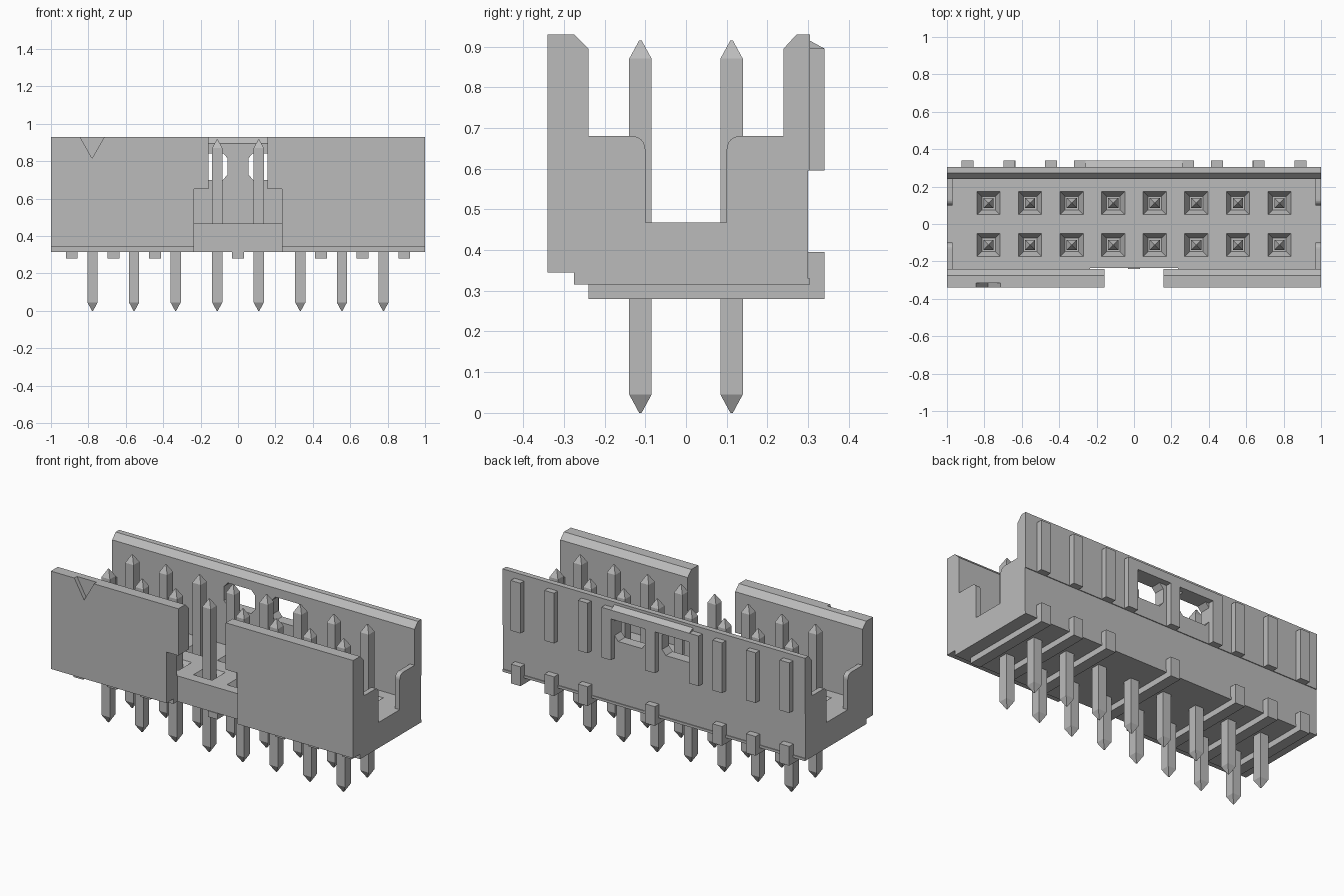
import bpy, bmesh, math
from mathutils import Matrix

cube = bpy.data.objects.get("Cube")
if cube:
    bpy.data.objects.remove(cube, do_unlink=True)

grey = bpy.data.materials.new("light grey")
grey.use_nodes = True
grey.diffuse_color = (0.5, 0.5, 0.5, 1)
grey.node_tree.nodes["Principled BSDF"].inputs["Base Color"].default_value = (0.5, 0.5, 0.5, 1)

PITCH = 0.2222
ROW = 0.112
PIN_X = [(i - 3.5) * PITCH for i in range(8)]


def finish(name, bm):
    bmesh.ops.recalc_face_normals(bm, faces=bm.faces)
    mesh = bpy.data.meshes.new(name)
    bm.to_mesh(mesh)
    bm.free()
    mesh.materials.append(grey)
    obj = bpy.data.objects.new(name, mesh)
    bpy.context.collection.objects.link(obj)
    return obj


def add_box(bm, x0, x1, y0, y1, z0, z1):
    m = Matrix.Translation(((x0 + x1) / 2, (y0 + y1) / 2, (z0 + z1) / 2))
    bmesh.ops.create_cube(bm, size=1, matrix=m @ Matrix.Diagonal((x1 - x0, y1 - y0, z1 - z0, 1)))


def add_prism(bm, points, axis, start, end):
    """Extrude a (y, z) outline along x, or an (x, z) outline along y."""
    place = (lambda a, b, d: (d, a, b)) if axis == "x" else (lambda a, b, d: (a, d, b))
    face = bm.faces.new([bm.verts.new(place(a, b, start)) for a, b in points])
    top = bmesh.ops.extrude_face_region(bm, geom=[face])["geom"]
    verts = [v for v in top if isinstance(v, bmesh.types.BMVert)]
    shift = place(0, 0, end - start)
    bmesh.ops.translate(bm, verts=verts, vec=shift)


def add_stack(bm, x, y, rings):
    """Stack square rings of (half width, z) into a closed solid."""
    loops = []
    for h, z in rings:
        loops.append([bm.verts.new((x + sx * h, y + sy * h, z))
                      for sx, sy in ((-1, -1), (1, -1), (1, 1), (-1, 1))])
    for a, b in zip(loops, loops[1:]):
        for i in range(4):
            j = (i + 1) % 4
            bm.faces.new((a[i], a[j], b[j], b[i]))
    bm.faces.new(loops[0][::-1])
    bm.faces.new(loops[-1])


def cut(target, name, bm):
    cutter = finish(name, bm)
    cutter.hide_render = True
    cutter.hide_viewport = True
    cutter.display_type = "WIRE"
    mod = target.modifiers.new(name, "BOOLEAN")
    mod.operation = "DIFFERENCE"
    mod.solver = "EXACT"
    mod.object = cutter
    bpy.context.view_layer.update()
    # Bake the cut so that the helper can go away
    depsgraph = bpy.context.evaluated_depsgraph_get()
    baked = bpy.data.meshes.new_from_object(target.evaluated_get(depsgraph))
    target.modifiers.clear()
    target.data = baked
    bpy.data.objects.remove(cutter, do_unlink=True)


# Housing: trough section with bevelled wall tops
bm = bmesh.new()
add_prism(bm, [(-0.34, 0.345), (-0.275, 0.345), (-0.275, 0.315), (0.305, 0.315),
               (0.305, 0.33), (0.3, 0.33), (0.3, 0.595), (0.305, 0.595),
               (0.305, 0.93), (0.272, 0.93), (0.24, 0.895), (0.24, 0.468),
               (-0.24, 0.468), (-0.24, 0.895), (-0.275, 0.93), (-0.34, 0.93)],
          "x", -1, 1)
housing = finish("housing", bm)

# Keying notch in the front wall, wider at the bottom
bm = bmesh.new()
add_prism(bm, [(-0.235, 0.25), (0.235, 0.25), (0.235, 0.65), (0.157, 0.65),
               (0.157, 1), (-0.157, 1), (-0.157, 0.65), (-0.235, 0.65)],
          "y", -0.4, -0.236)
cut(housing, "key_notch_cutter", bm)

# Pin one triangle mark
bm = bmesh.new()
add_prism(bm, [(-0.845, 0.93), (-0.78, 0.815), (-0.715, 0.93), (-0.715, 0.96),
               (-0.845, 0.96)], "y", -0.4, -0.315)
cut(housing, "triangle_mark_cutter", bm)

# Two latch windows with clipped corners in the back wall
bm = bmesh.new()
for s in (-1, 1):
    outline = [(0.055, 0.73), (0.08, 0.7), (0.235, 0.7), (0.26, 0.73),
               (0.26, 0.815), (0.235, 0.842), (0.08, 0.842), (0.055, 0.815)]
    add_prism(bm, [(s * x, z) for x, z in outline], "y", 0.2, 0.36)
cut(housing, "window_cutter", bm)

# Funnel pockets around the pins
bm = bmesh.new()
for x in PIN_X:
    for y in (-ROW, ROW):
        add_stack(bm, x, y, [(0.036, 0.42), (0.062, 0.468), (0.062, 0.5)])
cut(housing, "funnel_cutter", bm)

# End walls with a rounded slot between two posts
for side, x in (("right", -1), ("left", 0.97)):
    bm = bmesh.new()
    for s in (-1, 1):
        r = 0.032
        arc = [(s * (0.1 + r - r * math.cos(a)), 0.68 - r + r * math.sin(a))
               for a in (math.pi / 2 * i / 6 for i in range(7))]
        add_prism(bm, [(s * 0.1, 0.46)] + arc + [(s * 0.241, 0.68), (s * 0.241, 0.46)],
                  "x", x, x + 0.03)
    finish(side + "_end_wall", bm)

# Standoff ribs under the housing, turning up the back wall
bm = bmesh.new()
for i in (-4, -3, -2, 0, 2, 3, 4):
    x = i * PITCH
    add_prism(bm, [(-0.24, 0.28), (0.34, 0.28), (0.34, 0.395), (0.299, 0.395),
                   (0.299, 0.316), (-0.24, 0.316)], "x", x - 0.032, x + 0.032)
finish("standoff_ribs", bm)

# Upright ribs on the back wall
bm = bmesh.new()
for x in (-0.89, -0.667, -0.445, -0.29, 0, 0.29, 0.445, 0.667, 0.89):
    add_box(bm, x - 0.032, x + 0.032, 0.303, 0.34, 0.595, 0.895)
finish("back_ribs", bm)

# Sloped bridge above the windows
bm = bmesh.new()
add_prism(bm, [(0.303, 0.842), (0.34, 0.842), (0.34, 0.895), (0.303, 0.915)],
          "x", -0.26, 0.26)
finish("latch_bridge", bm)

# Contact pins, pointed at both ends
bm = bmesh.new()
for x in PIN_X:
    for y in (-ROW, ROW):
        add_stack(bm, x, y, [(0.003, 0), (0.0275, 0.045), (0.0275, 0.87), (0.003, 0.915)])
finish("contact_pins", bm)
